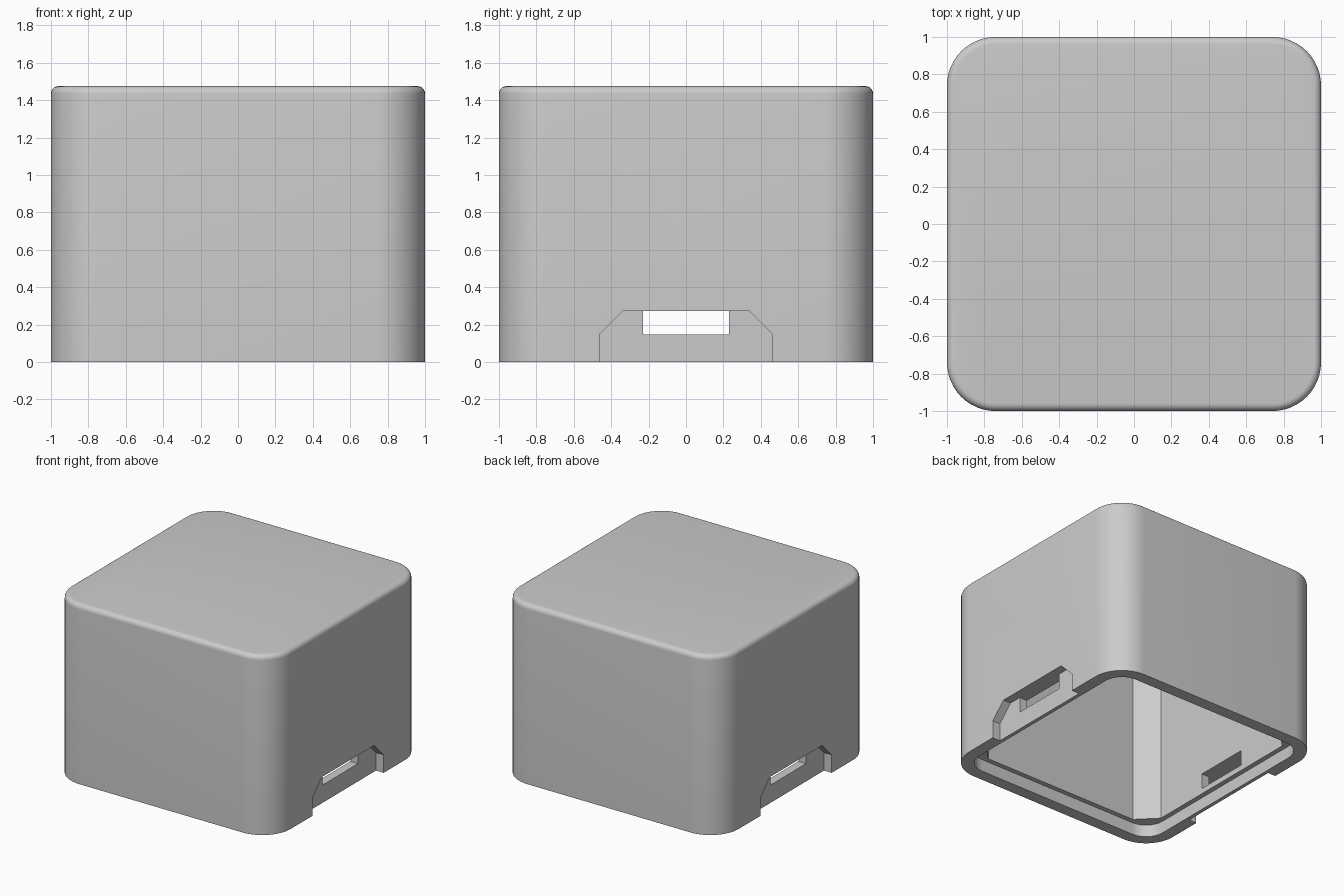
import bpy, bmesh, math

if "Cube" in bpy.data.objects:
    bpy.data.objects.remove(bpy.data.objects["Cube"])

grey = bpy.data.materials.new("plain_grey")
grey.diffuse_color = (0.6, 0.6, 0.6, 1)
grey.use_nodes = True
grey.node_tree.nodes["Principled BSDF"].inputs["Base Color"].default_value = grey.diffuse_color

HEIGHT, FILLET, RADIUS = 1.475, 0.04, 0.26


def rounded_square(half, radius, steps=12):
    """Outline of a square with round corners (steps=1 gives chamfers)."""
    c = half - radius
    points = []
    for q, (sx, sy) in enumerate([(1, 1), (-1, 1), (-1, -1), (1, -1)]):
        for i in range(steps + 1):
            a = math.radians(90 * (q + i / steps))
            points.append((sx * c + radius * math.cos(a), sy * c + radius * math.sin(a)))
    return points


def loft(name, rings):
    """Closed solid through equal-length rings of 3D points."""
    bm = bmesh.new()
    loops = [[bm.verts.new(p) for p in ring] for ring in rings]
    n = len(loops[0])
    for lower, upper in zip(loops, loops[1:]):
        for i in range(n):
            j = (i + 1) % n
            bm.faces.new((lower[i], lower[j], upper[j], upper[i]))
    bm.faces.new(loops[0][::-1])
    bm.faces.new(loops[-1])
    bmesh.ops.recalc_face_normals(bm, faces=bm.faces)
    mesh = bpy.data.meshes.new(name)
    bm.to_mesh(mesh)
    bm.free()
    mesh.materials.append(grey)
    obj = bpy.data.objects.new(name, mesh)
    bpy.context.collection.objects.link(obj)
    return obj


def prism_z(name, outline, z0, z1):
    return loft(name, [[(x, y, z) for x, y in outline] for z in (z0, z1)])


def prism_x(name, outline, x0, x1):
    return loft(name, [[(x, y, z) for y, z in outline] for x in (x0, x1)])


# Outer shell with a filleted top edge
rings = [[(x, y, 0) for x, y in rounded_square(1, RADIUS)]]
for i in range(7):
    a = math.radians(15 * i)
    inset = FILLET * (1 - math.cos(a))
    z = HEIGHT - FILLET + FILLET * math.sin(a)
    rings.append([(x, y, z) for x, y in rounded_square(1 - inset, RADIUS - inset)])
cover = loft("cover", rings)

# Hollow with chamfered corners, and the stepped lip below it
cutters = [
    prism_z("cavity_cutter", rounded_square(0.86, 0.15, 1), 0.05, 1.38),
    prism_z("lip_cutter", rounded_square(0.90, 0.16), -0.1, 0.10),
]

# Grip recesses on both sides, and the slot running through both walls
grip = [(-0.463, -0.1), (0.463, -0.1), (0.463, 0.147), (0.338, 0.272),
        (-0.338, 0.272), (-0.463, 0.147)]
slot = [(-0.23, 0.146), (0.23, 0.146), (0.23, 0.272), (-0.23, 0.272)]
for side in (-1, 1):
    cutters.append(prism_x("grip_cutter", grip, side * 0.93, side * 1.2))
cutters.append(prism_x("slot_cutter", slot, -1.2, 1.2))

bpy.context.view_layer.objects.active = cover
for cutter in cutters:
    mod = cover.modifiers.new("cut", "BOOLEAN")
    mod.operation, mod.solver, mod.object = "DIFFERENCE", "EXACT", cutter
    bpy.ops.object.modifier_apply(modifier=mod.name)
    bpy.data.objects.remove(cutter)

bpy.ops.object.select_all(action="DESELECT")
cover.select_set(True)
bpy.ops.object.shade_smooth_by_angle(angle=math.radians(30))
